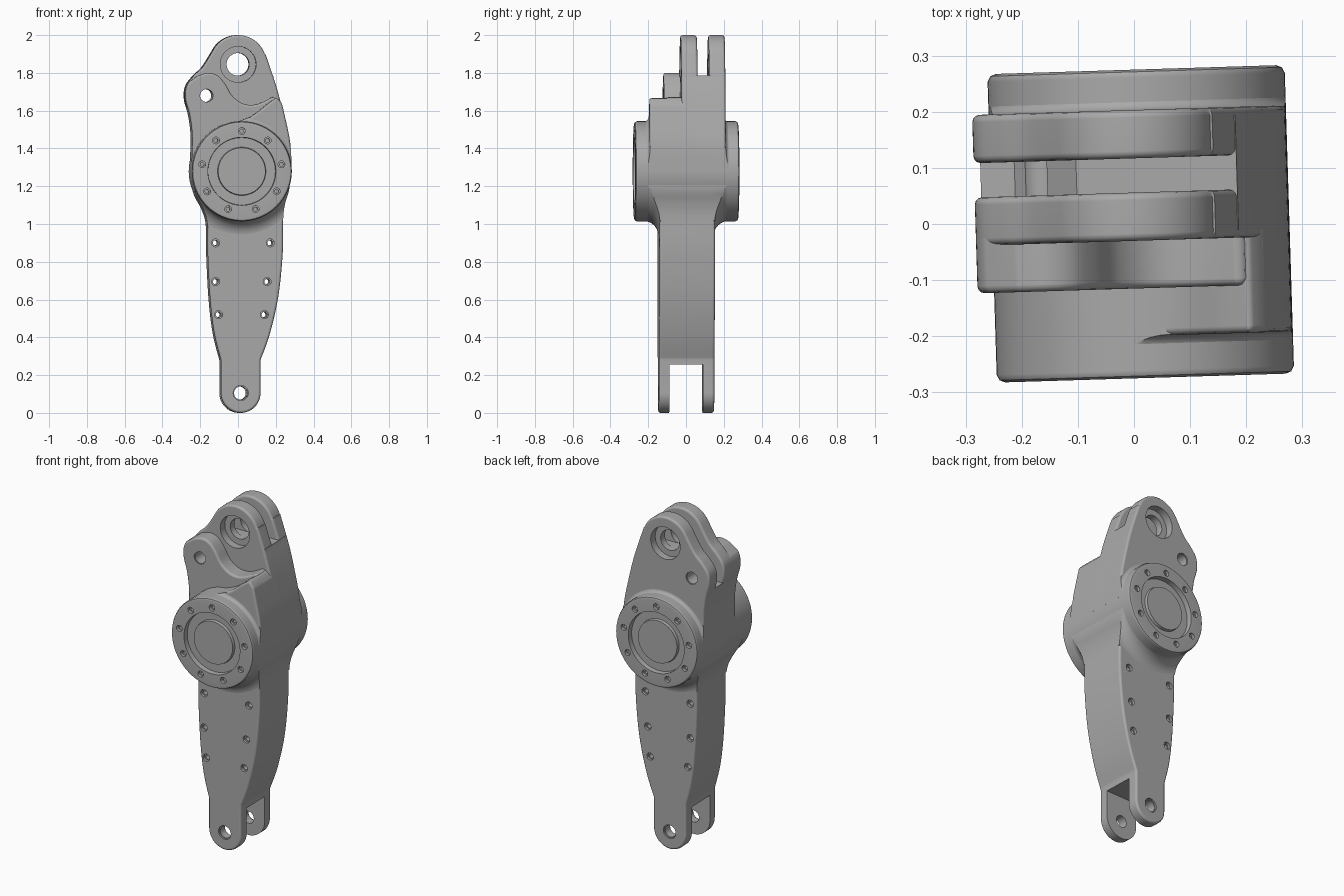
import bpy, bmesh
from math import sin, cos, pi, radians, hypot
from mathutils import Vector, Matrix

cube = bpy.data.objects.get("Cube")
if cube:
    bpy.data.objects.remove(cube, do_unlink=True)

# One plain grey metal
metal = bpy.data.materials.new("grey_metal")
metal.use_nodes = True
GREY = (0.4, 0.4, 0.4, 1)
metal.diffuse_color = GREY
metal.node_tree.nodes["Principled BSDF"].inputs["Base Color"].default_value = GREY

HUB = (0.012, 1.279)
HUB_R = 0.265


def arc(cx, cz, r, a0, a1, n=24):
    angles = [radians(a0 + (a1 - a0) * i / n) for i in range(n + 1)]
    return [(cx + r * cos(a), cz + r * sin(a)) for a in angles]


def spline(points, n=6):
    p = [Vector(q) for q in [points[0]] + points + [points[-1]]]
    out = []
    for i in range(1, len(p) - 2):
        m0, m1 = (p[i + 1] - p[i - 1]) / 2, (p[i + 2] - p[i]) / 2
        for k in range(n):
            t = k / n
            q = (p[i] * (2 * t**3 - 3 * t**2 + 1) + m0 * (t**3 - 2 * t**2 + t)
                 + p[i + 1] * (3 * t**2 - 2 * t**3) + m1 * (t**3 - t**2))
            out.append((q.x, q.y))
    return out + [tuple(points[-1])]


def below(points, z):
    return [p for p in points if p[1] < z]


def finish(bm, name):
    bmesh.ops.recalc_face_normals(bm, faces=bm.faces)
    mesh = bpy.data.meshes.new(name)
    bm.to_mesh(mesh)
    bm.free()
    mesh.materials.append(metal)
    obj = bpy.data.objects.new(name, mesh)
    bpy.context.scene.collection.objects.link(obj)
    return obj


def prism(name, outline, y0, y1):
    """Extrude an x-z outline along y."""
    bm = bmesh.new()
    clean = []
    for p in outline:
        if not clean or hypot(p[0] - clean[-1][0], p[1] - clean[-1][1]) > 0.002:
            clean.append(p)
    face = bm.faces.new([bm.verts.new((x, y0, z)) for x, z in clean])
    ext = bmesh.ops.extrude_face_region(bm, geom=[face])["geom"]
    moved = [g for g in ext if isinstance(g, bmesh.types.BMVert)]
    bmesh.ops.translate(bm, verts=moved, vec=(0, y1 - y0, 0))
    return finish(bm, name)


def lathe(bm, profile, centre, steps=32, closed=False):
    """Spin an (r, y) profile about a y-parallel axis through centre."""
    verts = [bm.verts.new((centre[0] + r, y, centre[1])) for r, y in profile]
    pairs = list(zip(verts, verts[1:]))
    if closed:
        pairs.append((verts[-1], verts[0]))
    edges = [bm.edges.new(p) for p in pairs]
    bmesh.ops.spin(bm, geom=verts + edges, cent=(centre[0], 0, centre[1]),
                   axis=(0, 1, 0), angle=2 * pi, steps=steps)
    bmesh.ops.remove_doubles(bm, verts=bm.verts, dist=0.00002)


def activate(obj):
    bpy.ops.object.select_all(action='DESELECT')
    bpy.context.view_layer.objects.active = obj
    obj.select_set(True)


def apply_modifier(obj, kind, **settings):
    mod = obj.modifiers.new(kind.lower(), kind)
    for key, value in settings.items():
        setattr(mod, key, value)
    activate(obj)
    bpy.ops.object.modifier_apply(modifier=mod.name)


def boolean(obj, other, operation='DIFFERENCE'):
    apply_modifier(obj, 'BOOLEAN', object=other, operation=operation, solver='EXACT')


def soft_prism(name, outline, y0, y1):
    obj = prism(name, outline, y0, y1)
    apply_modifier(obj, 'BEVEL', width=0.013, segments=3, limit_method='ANGLE',
                   angle_limit=radians(60), use_clamp_overlap=False)
    return obj


# Outlines
arm_outline = (arc(0.01, 0.105, 0.105, 180, 360)
               + spline([(0.115, 0.28), (0.165, 0.42), (0.21, 0.62), (0.233, 0.85),
                         (0.235, 1.03), (0.245, 1.11), (0.266, 1.19), (0.265, 1.3)])
               + spline([(-0.245, 1.3), (-0.233, 1.17), (-0.19, 1.08), (-0.167, 1.0),
                         (-0.165, 0.85), (-0.152, 0.6), (-0.13, 0.42), (-0.095, 0.28)]))
right_edge = spline([(0.277, 1.28), (0.272, 1.42), (0.245, 1.56), (0.205, 1.72), (0.145, 1.9)], 10)
left_edge = spline([(-0.123, 1.936), (-0.185, 1.835), (-0.235, 1.785), (-0.275, 1.73),
                    (-0.281, 1.66), (-0.258, 1.57), (-0.245, 1.45), (-0.252, 1.28)])
base = [(-0.1, 1.15), (0.15, 1.15)]
plate_outline = right_edge + arc(0, 1.85, 0.15, 20, 145) + left_edge + base
core_outline = (below(right_edge, 1.784) + [(0.186, 1.785), (-0.1, 1.785), (-0.21, 1.625)]
                + below(left_edge, 1.625) + base)
shoulder_outline = (below(right_edge, 1.65)
                    + spline([(0.185, 1.675), (0.1, 1.635), (0.03, 1.635), (-0.03, 1.675),
                              (-0.07, 1.74), (-0.11, 1.785), (-0.16, 1.8), (-0.215, 1.785)])
                    + below(left_edge, 1.75) + base)
web_outline = (below(right_edge, 1.64)
               + spline([(0.2, 1.67), (0.15, 1.635), (0.08, 1.58), (0, 1.545),
                         (-0.1, 1.518), (-0.18, 1.457)])
               + [left_edge[-1]] + base)

# Solid parts; the core joins the two upper plates below the slot
arm = soft_prism("lower_arm", arm_outline, -0.147, 0.147)
front_plate = soft_prism("front_upper_plate", plate_outline, -0.03, 0.056)
back_plate = soft_prism("back_upper_plate", plate_outline, 0.117, 0.203)
core = prism("plate_core", core_outline, -0.016, 0.189)
shoulder = soft_prism("shoulder_layer", shoulder_outline, -0.115, 0.03)
web = soft_prism("front_layer", web_outline, -0.2, 0.03)

# Fork at the bottom end
clevis = prism("clevis_cutter", [(-0.5, -0.2), (0.5, -0.2), (0.5, 0.255), (-0.5, 0.255)], -0.09, 0.087)
boolean(arm, clevis)

# Hub with recessed ring and centre disc on both faces
half = [(0, 0.262), (0.125, 0.262), (0.128, 0.245), (0.178, 0.245), (0.18, 0.275),
        (0.25, 0.275), (0.26, 0.271), (HUB_R, 0.261)]
bm = bmesh.new()
lathe(bm, half + [(r, -y) for r, y in reversed(half)], HUB, 72)
hub = finish(bm, "hub")


def fillet(name, outline, y, radius, side):
    """Concave blend between the hub and a flat face, trimmed to the part's outline."""
    r0 = HUB_R - 0.002
    curve = [(r0 + radius * (1 - cos(a)), side * (y + radius * (1 - sin(a))))
             for a in [i * pi / 16 for i in range(9)]]
    bm = bmesh.new()
    lathe(bm, curve + [(r0 + radius, side * (y - 0.02)), (0.23, side * (y - 0.02)),
                       (0.23, side * (y + radius))], HUB, 72, closed=True)
    ring = finish(bm, name)
    trim = prism("trim", outline, -0.3, 0.3)
    boolean(ring, trim, 'INTERSECT')
    bpy.data.objects.remove(trim, do_unlink=True)
    return ring


fillets = [fillet("front_arm_fillet", arm_outline, 0.146, 0.08, -1),
           fillet("back_arm_fillet", arm_outline, 0.146, 0.08, 1),
           fillet("front_layer_fillet", web_outline, 0.199, 0.025, -1),
           fillet("back_plate_fillet", plate_outline, 0.202, 0.025, 1)]

# Stepped holes
bm = bmesh.new()


def through_hole(x, z, r, wide, front, back, depth):
    lathe(bm, [(0, front - 0.1), (wide, front - 0.1), (wide, front + depth), (r, front + depth),
               (r, back - depth), (wide, back - depth), (wide, back + 0.1), (0, back + 0.1)], (x, z))


through_hole(0, 1.845, 0.06, 0.095, -0.03, 0.203, 0.045)
through_hole(-0.17, 1.68, 0.034, 0.037, -0.115, 0.203, 0.005)
through_hole(0.01, 0.105, 0.035, 0.04, -0.147, 0.147, 0.01)
for left, right, z in ((-0.123, 0.166, 0.9), (-0.123, 0.15, 0.695), (-0.108, 0.135, 0.52)):
    for x in (left, right):
        through_hole(x, z, 0.014, 0.021, -0.147, 0.147, 0.015)
for i in range(9):
    a = radians(90 + 40 * i)
    spot = (HUB[0] + 0.213 * cos(a), HUB[1] + 0.213 * sin(a))
    for s in (-1, 1):
        lathe(bm, [(0, s * 0.235), (0.01, s * 0.235), (0.01, s * 0.258), (0.018, s * 0.258),
                   (0.018, s * 0.3), (0, s * 0.3)], spot, 16)
holes = finish(bm, "hole_cutter")
for part in (arm, front_plate, back_plate, core, shoulder, hub):
    boolean(part, holes)
for cutter in (clevis, holes):
    bpy.data.objects.remove(cutter, do_unlink=True)

# Shading and the slight turn of the whole piece
for part in [arm, front_plate, back_plate, core, shoulder, web, hub] + fillets:
    activate(part)
    bpy.ops.object.shade_smooth_by_angle(angle=radians(35))
    apply_modifier(part, 'WEIGHTED_NORMAL', keep_sharp=True)
    part.data.transform(Matrix.Rotation(0.031, 4, 'Z'))
